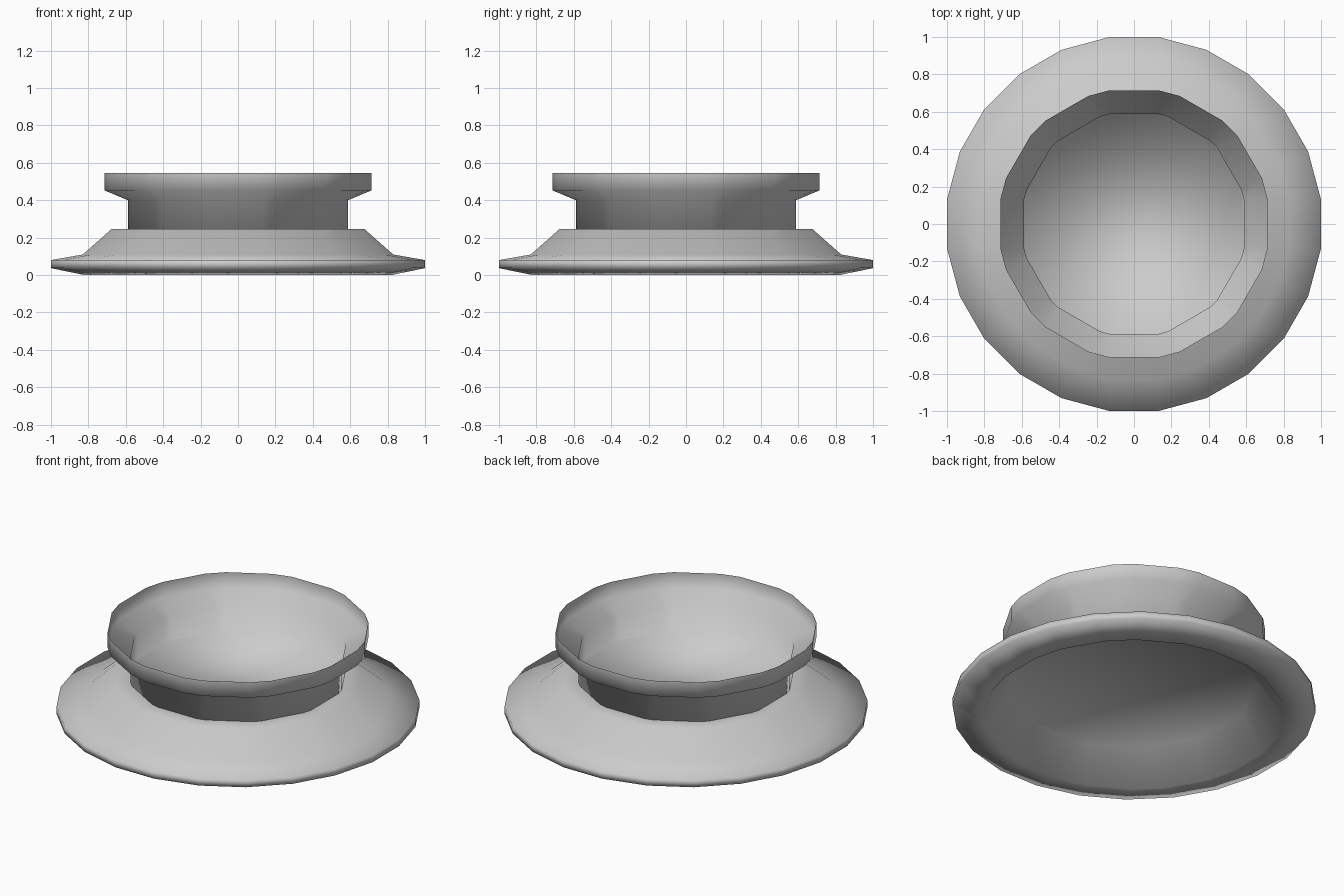
import bpy, bmesh, math

cube = bpy.data.objects.get("Cube")
if cube:
    bpy.data.objects.remove(cube, do_unlink=True)

SIDES = 12
HALF_SIDE = 0.13   # every level keeps the same flat width; only the corners widen

grey = bpy.data.materials.new("plain_grey")
grey.use_nodes = True
grey.diffuse_color = (0.6, 0.6, 0.6, 1)
grey.node_tree.nodes["Principled BSDF"].inputs["Base Color"].default_value = (0.6, 0.6, 0.6, 1)


def ring(bm, reach, z):
    """Twelve flats at distance 'reach', joined by clipped corners."""
    verts = []
    for i in range(SIDES):
        a = math.tau * i / SIDES
        c, s = math.cos(a), math.sin(a)
        for t in (-HALF_SIDE, HALF_SIDE):
            verts.append(bm.verts.new((reach * c - t * s, reach * s + t * c, z)))
    return verts


def make_part(name, profile):
    """Sweep a (reach, z) profile around the axis and close its first ring with a plate."""
    bm = bmesh.new()
    rings = [ring(bm, r, z) for r, z in profile]
    n = 2 * SIDES
    for low, high in zip(rings, rings[1:]):
        for i in range(n):
            j = (i + 1) % n
            bm.faces.new((low[i], low[j], high[j], high[i]))
    bm.faces.new(rings[0][::-1])
    for face in bm.faces:
        face.smooth = True
    mesh = bpy.data.meshes.new(name)
    bm.to_mesh(mesh)
    bm.free()
    mesh.materials.append(grey)
    bpy.context.collection.objects.link(bpy.data.objects.new(name, mesh))


# Flared base: recessed underside, thin rim, sloping skirt and flat shelf
make_part("flared_base", [(0.675, 0.19), (0.82, 0), (1, 0.037), (1, 0.08),
                          (0.83, 0.11), (0.675, 0.247), (0.588, 0.247)])

# Thin open collar: floor, straight neck, flare and upright lip
make_part("collar", [(0.588, 0.247), (0.588, 0.4), (0.715, 0.453), (0.715, 0.547)])
